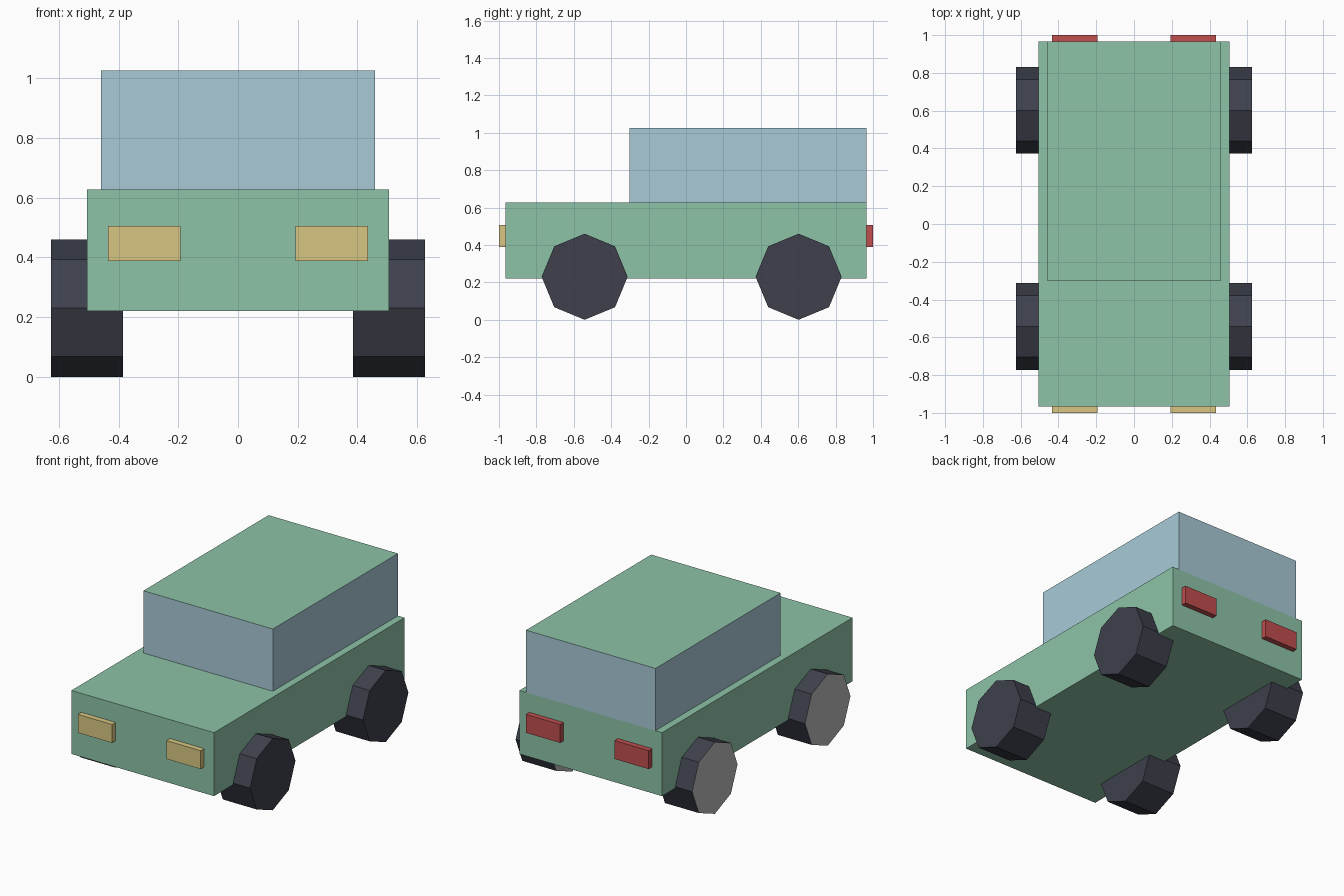
import bpy, bmesh
from math import radians
from mathutils import Matrix, Vector

if "Cube" in bpy.data.objects:
    bpy.data.objects.remove(bpy.data.objects["Cube"])


def material(name, r, g, b):
    m = bpy.data.materials.new(name)
    lin = [c / 255 / 12.92 if c < 11 else ((c / 255 + 0.055) / 1.055) ** 2.4 for c in (r, g, b)]
    m.diffuse_color = (*lin, 1)
    m.use_nodes = True
    m.node_tree.nodes["Principled BSDF"].inputs["Base Color"].default_value = m.diffuse_color
    return m


GREEN = material("green_paint", 141, 195, 168)
GLASS = material("window_blue", 168, 202, 215)
YELLOW = material("headlight_yellow", 217, 198, 130)
RED = material("taillight_red", 192, 78, 78)
TYRE = material("tyre_dark", 62, 64, 76)
GREY = material("hub_grey", 184, 184, 184)


def finish(name, bm, mats, cap=None):
    """Turn bm into an object; faces pointing along cap get the second material."""
    bm.normal_update()
    for f in bm.faces:
        f.material_index = int(cap is not None and f.normal.dot(Vector(cap)) > 0.95)
    me = bpy.data.meshes.new(name)
    bm.to_mesh(me)
    bm.free()
    for m in mats:
        me.materials.append(m)
    ob = bpy.data.objects.new(name, me)
    bpy.context.collection.objects.link(ob)
    return ob


def box(name, lo, hi, mats, cap=None):
    lo, hi = Vector(lo), Vector(hi)
    bm = bmesh.new()
    bmesh.ops.create_cube(bm, size=1, matrix=Matrix.Translation((lo + hi) / 2)
                          @ Matrix.Diagonal((*(hi - lo), 1)))
    return finish(name, bm, mats, cap)


def wheel(name, x, y):
    bm = bmesh.new()
    bmesh.ops.create_cone(bm, cap_ends=True, segments=8, radius1=0.23, radius2=0.23, depth=0.24,
                          matrix=Matrix.Translation((x, y, 0.23)) @ Matrix.Rotation(radians(90), 4, 'Y'))
    return finish(name, bm, [TYRE, GREY], (-1, 0, 0))


# Lower body, and cabin with a green roof
box("body", (-0.506, -0.965, 0.22), (0.506, 0.965, 0.627), [GREEN])
box("cabin", (-0.459, -0.303, 0.627), (0.459, 0.965, 1.026), [GLASS, GREEN], (0, 0, 1))

# Wheels and lights on both sides
for side, s in (("left", -1), ("right", 1)):
    wheel(f"front_wheel_{side}", s * 0.506, -0.542)
    wheel(f"rear_wheel_{side}", s * 0.506, 0.602)
    x0, x1 = sorted((s * 0.193, s * 0.435))
    box(f"headlight_{side}", (x0, -1.0, 0.388), (x1, -0.965, 0.506), [YELLOW])
    box(f"taillight_{side}", (x0, 0.965, 0.388), (x1, 1.0, 0.506), [RED])
